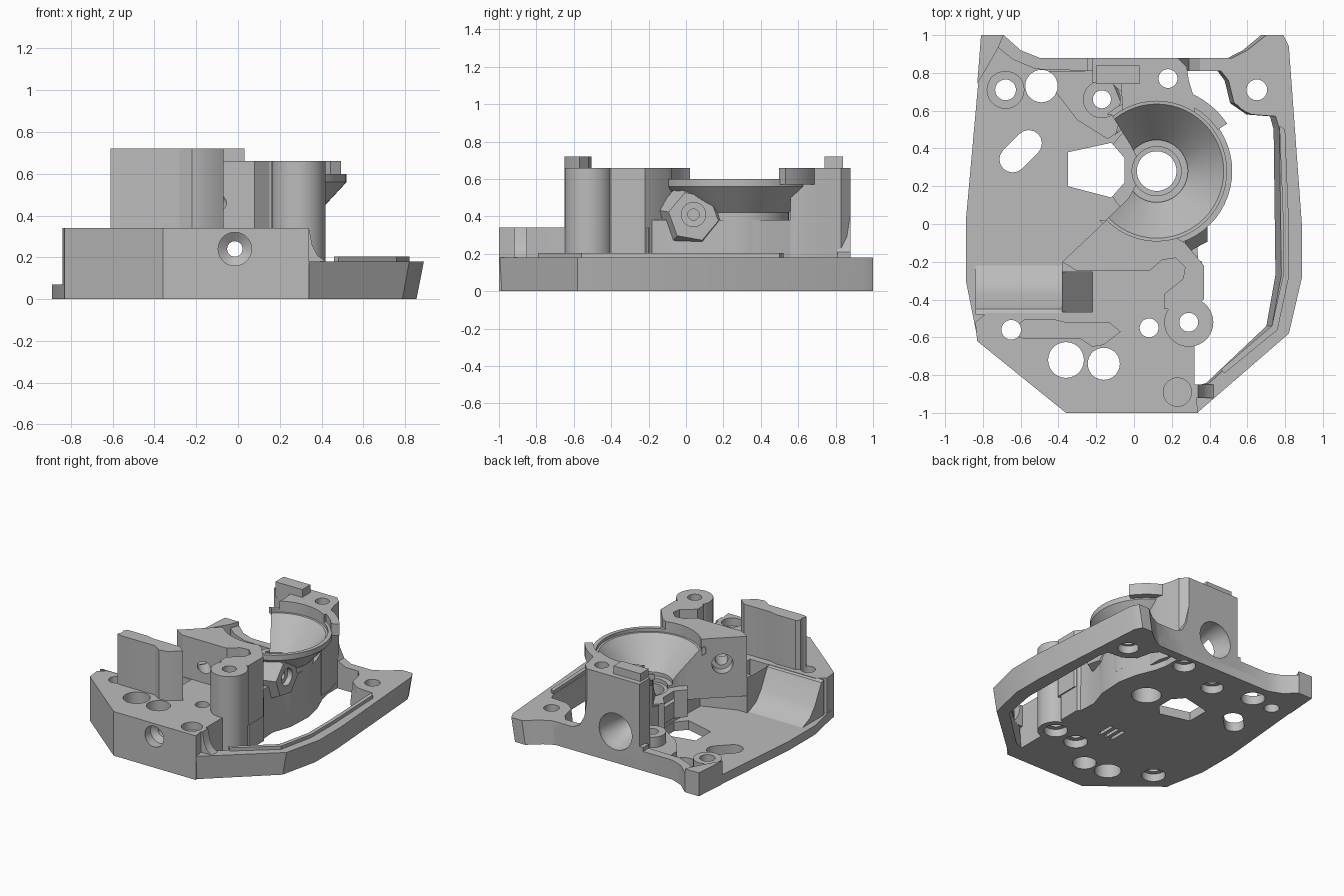
import bpy, bmesh
from math import pi, cos, sin, radians
from mathutils import Matrix, Vector

cube = bpy.data.objects.get("Cube")
if cube:
    bpy.data.objects.remove(cube)

grey = bpy.data.materials.new("plain grey")
grey.use_nodes = True
grey.diffuse_color = (0.5, 0.5, 0.5, 1)
grey.node_tree.nodes["Principled BSDF"].inputs["Base Color"].default_value = grey.diffuse_color

parts = []
cutters = []


def finish(name, bm, cutter=False, matrix=None):
    if matrix:
        bm.transform(matrix)
    bmesh.ops.recalc_face_normals(bm, faces=bm.faces)
    mesh = bpy.data.meshes.new(name)
    bm.to_mesh(mesh)
    bm.free()
    mesh.materials.append(grey)
    ob = bpy.data.objects.new(name, mesh)
    bpy.context.scene.collection.objects.link(ob)
    ob.hide_render = cutter
    (cutters if cutter else parts).append(ob)


def prism(name, pts, z0, z1, cutter=False, foot=1, matrix=None):
    """Upright prism; foot narrows the bottom outline in x."""
    bm = bmesh.new()
    low = [bm.verts.new((x * foot, y, z0)) for x, y in pts]
    high = [bm.verts.new((x, y, z1)) for x, y in pts]
    n = len(pts)
    bm.faces.new(low)
    bm.faces.new(high)
    for i in range(n):
        j = (i + 1) % n
        bm.faces.new((low[i], low[j], high[j], high[i]))
    finish(name, bm, cutter, matrix)


def turned(name, at, profile, cutter=False, sides=28, axis=(0, 0, 1), twist=0):
    """Solid of revolution through (radius, distance) points along an axis."""
    bm = bmesh.new()
    turns = [2 * pi * i / sides + radians(twist) for i in range(sides)]
    rings = [[bm.verts.new((r * cos(t), r * sin(t), z)) for t in turns] for r, z in profile]
    for a, b in zip(rings, rings[1:]):
        for i in range(sides):
            j = (i + 1) % sides
            bm.faces.new((a[i], a[j], b[j], b[i]))
    bm.faces.new(rings[0])
    bm.faces.new(rings[-1])
    turn = Vector((0, 0, 1)).rotation_difference(Vector(axis)).to_matrix().to_4x4()
    finish(name, bm, cutter, Matrix.Translation(at) @ turn)


def post(name, x, y, r, top):
    turned(name, (x, y, 0), [(r, 0), (r, top)])


def arc(cx, cy, r, a0, a1, n=12):
    return [(cx + r * cos(radians(a0 + (a1 - a0) * i / n)),
             cy + r * sin(radians(a0 + (a1 - a0) * i / n))) for i in range(n + 1)]


def bounds(ob):
    return [(min(c), max(c)) for c in zip(*(v.co for v in ob.data.vertices))]


def overlap(a, b):
    return all(p[0] < q[1] and q[0] < p[1] for p, q in zip(bounds(a), bounds(b)))


# axes remapped so a profile drawn in (y, z) or (x, z) is extruded sideways
ALONG_X = Matrix(((0, 0, 1, 0), (1, 0, 0, 0), (0, 1, 0, 0), (0, 0, 0, 1)))
ALONG_Y = Matrix(((1, 0, 0, 0), (0, 0, 1, 0), (0, 1, 0, 0), (0, 0, 0, 1)))
BX, BY = 0.12, 0.28

# floor, front block and back rails
prism("floor_plate", [(-.81, 1), (-.69, 1), (-.6, .92), (-.5, .88), (.28, .88), (.28, -.6),
                      (-.8, -.6), (-.83, -.6), (-.89, -.3), (-.89, .02), (-.82, .8)], 0, .07)
prism("front_block", [(-.36, -1), (.34, -1), (.32, -.85), (.32, -.4), (.36, -.38), (.36, -.2),
                      (.1, -.05), (-.3, -.2), (-.38, -.2), (-.38, -.47), (-.78, -.47),
                      (-.84, -.52), (-.83, -.62)], 0, .34)
prism("front_ramp", [(-.48, 0), (-.48, .34), (-.45, .33), (-.37, .18), (-.31, .11), (-.22, .07),
                     (-.22, 0)], -.84, -.38, matrix=ALONG_X)
prism("back_rail", [(-.25, .88), (.6, .88), (.6, .81), (-.25, .81)], 0, .18)
prism("left_back_rail", [(-.22, .88), (-.5, .88), (-.6, .92), (-.69, 1), (-.74, .95), (-.64, .87),
                         (-.52, .82), (-.22, .81)], 0, .15)
prism("left_rear_tab", [(-.81, 1), (-.69, 1), (-.72, .93), (-.83, .74)], 0, .18)

# open frame on the right with its raised lip
prism("right_frame", [(.52, .88), (.6, .92), (.7, 1), (.79, 1), (.82, .94), (.89, -.02), (.89, -.28),
                      (.82, -.58), (.34, -.995), (.3, -.9), (.34, -.86), (.4, -.84), (.73, -.54),
                      (.78, -.27), (.77, .5), (.75, .57), (.62, .58), (.53, .64), (.5, .76),
                      (.46, .81), (.28, .81), (.28, .88)], 0, .18, foot=.96)
prism("frame_lip", [(.77, .52), (.8, .5), (.82, 0), (.82, -.28), (.76, -.56), (.48, -.79),
                    (.46, -.77), (.73, -.54), (.79, -.27), (.79, 0)], .15, .205)
prism("frame_fillet", [(.3, .17), (.3, .34), (.34, .34), (.355, .26), (.38, .21), (.42, .18), (.42, .17)],
      -.92, -.85, matrix=ALONG_Y)

# central core, web and bowl
prism("core", [(-.05, -.1), (.34, -.2), (.33, -.05), (.38, .1), (.39, .3), (.36, .45), (.3, .6), (.24, .86),
               (.05, .86), (-.03, .6)], 0, .38)
prism("web", [(-.38, -.2), (-.3, -.25), (.08, -.25), (.15, -.19), (.22, -.18), (.27, -.23), (.26, -.29),
              (.16, -.37), (.16, -.45), (.3, -.45), (.37, -.4), (.37, -.22), (.27, -.1), (.2, -.06),
              (.05, .12), (-.04, .12)], .2, .66)
turned("bowl", (BX, BY, 0), [(.27, .1), (.27, .42), (.4, .56), (.4, .6)], sides=56)
prism("bowl_upper_rim", arc(BX, BY, .45, 34, 82) + arc(BX, BY, .39, 82, 34), .57, .66)
turned("side_port", (.27, .04, .4), [(.2, 0), (.135, .12)], sides=6, axis=(1, 0, 0), twist=20)

# rear tower with its stepped plate
prism("rear_tower", [(-.22, .88), (.23, .88), (.28, .83), (.29, .76), (.32, .66), (.32, .56), (.1, .62),
                     (-.02, .58), (-.1, .47), (-.06, .62), (-.07, .74), (-.22, .75)], .05, .66)
prism("tower_plate", [(-.2, .74), (.03, .74), (.03, .84), (-.2, .84)], .6, .72)
prism("tower_fillet", [(.2, .1), (.2, .42), (.23, .42), (.25, .29), (.29, .21), (.35, .18), (.35, .1)],
      .81, .88, matrix=ALONG_Y)
prism("rear_step", [(-.5, .81), (-.22, .81), (-.06, .7), (-.06, .5), (-.14, .45), (-.3, .55)], .02, .12)

# tall front wall
prism("front_wall", [(-.61, -.6), (-.57, -.61), (-.28, -.61), (-.22, -.65), (-.16, -.64), (-.07, -.57),
                     (-.13, -.52), (-.36, -.52), (-.42, -.505), (-.58, -.505), (-.61, -.53)], .2, .72)

# screw posts
post("front_post", .29, -.52, .13, .66)
post("rear_post", .18, .77, .1, .66)
post("rear_low_post", -.17, .66, .1, .2)
post("left_rear_post", -.68, .71, .1, .15)
post("right_rear_post", .65, .71, .13, .18)

# through holes, some with a wider mouth underneath
for x, y, r, mouth in [(-.36, -.72, .095, 0), (-.16, -.74, .085, 0), (-.65, -.56, .052, .085),
                       (.08, -.55, .05, .085), (.29, -.52, .05, .085), (.18, .77, .05, .08),
                       (-.17, .66, .048, .08), (-.68, .71, .055, 0), (-.49, .73, .086, 0),
                       (.65, .71, .055, .075)]:
    wide = [(mouth, -.2), (mouth, .06), (r, .061)] if mouth else [(r, -.2)]
    turned("hole", (x, y, 0), wide + [(r, 1)], True)
prism("hex_window", [(-.35, .38), (-.12, .43), (-.05, .35), (-.05, .22), (-.12, .14), (-.35, .2)],
      -.2, 1, True)
slot = arc(0, 0, .07, -90, 90, 8)
prism("slot", [(x + .06, y) for x, y in slot] + [(-x - .06, -y) for x, y in slot], -.2, .3, True,
      matrix=Matrix.Translation((-.6, .385, 0)) @ Matrix.Rotation(pi / 4, 4, 'Z'))
turned("blind_recess", (.23, -.89, 0), [(.075, .28), (.075, .5)], True)

# bowl hollow and the open wedge in its left side
turned("bowl_hollow", (BX, BY, 0), [(.105, -.2), (.105, .3), (.13, .301), (.13, .33), (.165, .331),
                                    (.165, .36), (.355, .575), (.37, .576), (.37, 1)], True, 56)
prism("bowl_opening", [(.05, .28), (-.02, .42), (-.12, .58), (-.34, .58), (-.34, .02), (-.15, .02),
                       (-.03, .135)], .31, 1, True)

# long axle bore with countersunk ends, and side bores
turned("axle_bore", (-.015, 0, .24), [(.08, -1.1), (.08, -.93), (.037, -.9), (.037, .6), (.06, .62),
                                      (.14, .85), (.145, 1.1)], True, axis=(0, 1, 0))
turned("web_bore", (-.18, -.17, .46), [(.075, -.4), (.075, -.04), (.045, -.039), (.045, .3)], True,
       axis=(.64, -.77, 0))
turned("port_bore", (.28, .04, .41), [(.03, 0), (.03, .07), (.065, .071), (.065, .3)], True,
       axis=(1, 0, 0))

# sloped pocket behind the front wall
prism("pocket", [(-.385, .341), (-.385, .5), (-.22, .5), (-.22, .12)], -.465, -.255, True, matrix=ALONG_Y)

# shallow vents underneath
for i in range(3):
    x = -.1 + i * .055
    prism("vent", [(x, -.36), (x + .025, -.36), (x + .025, -.22), (x, -.22)], -.1, .06, True)

# open each hole through the parts it reaches
for part in parts:
    for tool in cutters:
        if overlap(part, tool):
            mod = part.modifiers.new("hole", "BOOLEAN")
            mod.operation = "DIFFERENCE"
            mod.solver = "EXACT"
            mod.object = tool

# bake the cuts in one pass, then drop the cutters
depsgraph = bpy.context.evaluated_depsgraph_get()
baked = [bpy.data.meshes.new_from_object(part.evaluated_get(depsgraph)) for part in parts]
for part, mesh in zip(parts, baked):
    part.modifiers.clear()
    part.data = mesh
for tool in cutters:
    bpy.data.objects.remove(tool)

# crisp edges, smooth curves
bpy.ops.object.select_all(action="DESELECT")
for part in parts:
    part.select_set(True)
bpy.context.view_layer.objects.active = parts[0]
bpy.ops.object.shade_smooth_by_angle(angle=radians(30))
